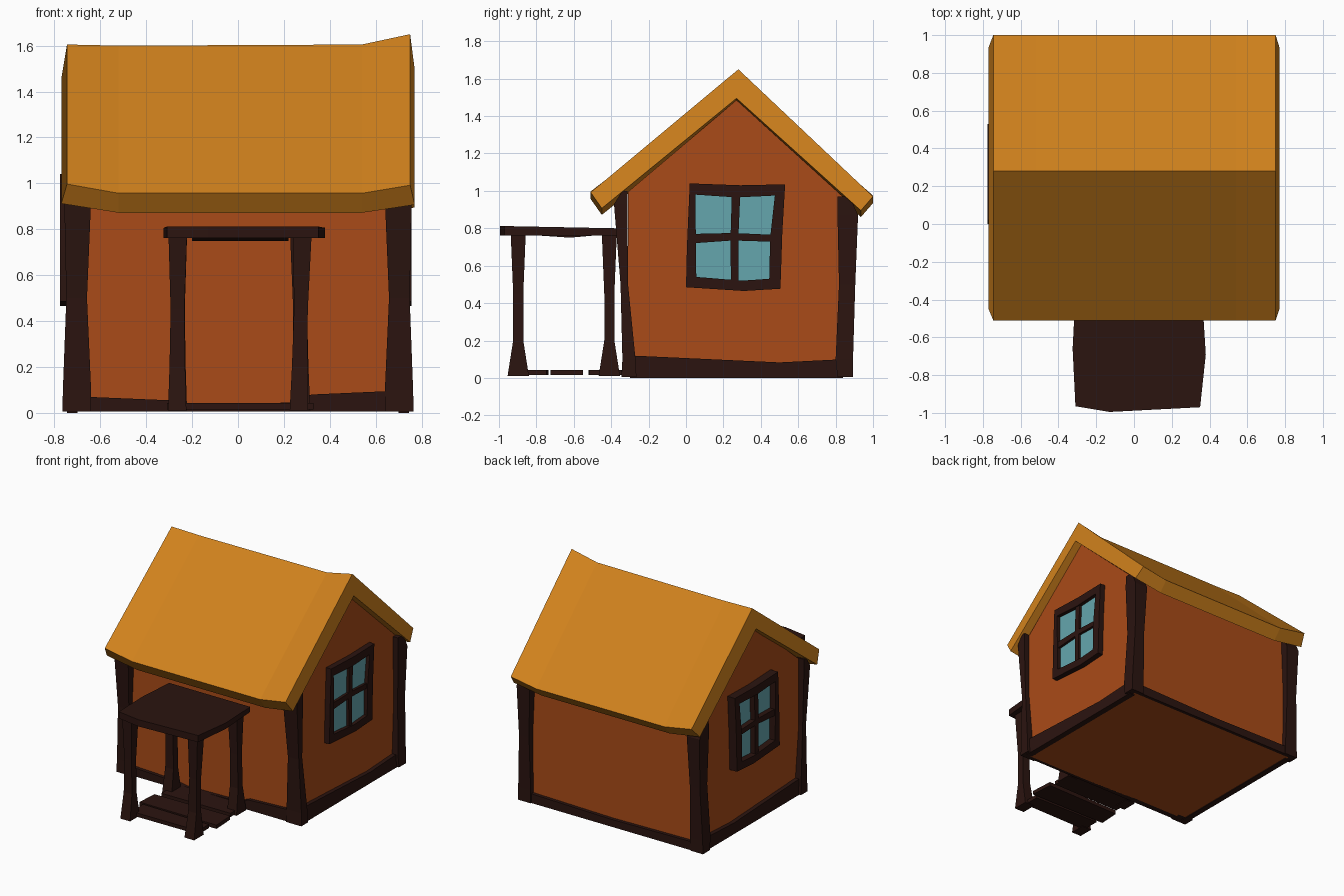
import bpy, bmesh


def material(name, rgb):
    m = bpy.data.materials.new(name)
    m.diffuse_color = (*rgb, 1)
    return m


ROOF = material("roof_orange", (0.63, 0.22, 0.012))
WALL = material("wall_rust", (0.40, 0.07, 0.009))
WOOD = material("dark_wood", (0.024, 0.007, 0.005))
GLASS = material("glass_teal", (0.13, 0.38, 0.42))


def loft(name, solids, mat):
    """Each solid is a list of equal-length rings, skinned and capped."""
    bm = bmesh.new()
    for rings in solids:
        loops = [[bm.verts.new(p) for p in ring] for ring in rings]
        n = len(loops[0])
        for a, b in zip(loops, loops[1:]):
            for i in range(n):
                j = (i + 1) % n
                bm.faces.new((a[i], a[j], b[j], b[i]))
        bm.faces.new(loops[0][::-1])
        bm.faces.new(loops[-1])
    bmesh.ops.recalc_face_normals(bm, faces=bm.faces[:])
    me = bpy.data.meshes.new(name)
    bm.to_mesh(me)
    bm.free()
    me.materials.append(mat)
    ob = bpy.data.objects.new(name, me)
    bpy.context.collection.objects.link(ob)
    return ob


def rect(z, x0, x1, y0, y1):
    return [(x0, y0, z), (x1, y0, z), (x1, y1, z), (x0, y1, z)]


def along_x(poly, x0, x1):
    return [[(x, y, z) for y, z in poly] for x in (x0, x1)]


def along_z(poly, z0, z1):
    return [[(x, y, z) for x, y in poly] for z in (z0, z1)]


# Gabled body with its floor
gable = [(-0.31, 0.005), (0.86, 0.005), (0.86, 0.95), (0.27, 1.485), (-0.31, 0.995)]
loft("house_walls", [along_x(gable, -0.715, 0.715)], WALL)

# Sagging roof slab: x of top edge, x of underside, eave lift, ridge height
rings = []
for xt, xb, lift, ridge in [(-0.745, -0.77, 0.04, 1.605), (-0.52, -0.52, 0, 1.60),
                            (0.54, 0.54, 0, 1.605), (0.75, 0.77, 0.035, 1.65)]:
    rings.append([(xt, -0.51, 0.957 + lift), (xt, 0.28, ridge), (xt, 1.0, 0.935 + lift),
                  (xb, 0.935, 0.86 + lift), (xb, 0.27, min(ridge - 0.15, 1.495)),
                  (xb, -0.45, 0.872 + lift)])
loft("roof", [rings], ROOF)

# Corner posts: z, outer x, inner x, outer y, inner y
front = [(0.005, 0.765, 0.64, -0.345, -0.265), (0.1, 0.763, 0.64, -0.34, -0.27),
         (0.5, 0.748, 0.658, -0.35, -0.31), (0.93, 0.757, 0.64, -0.385, -0.313),
         (1.0, 0.755, 0.64, -0.34, -0.313)]
back = [(0.005, 0.765, 0.66, 0.892, 0.81), (0.1, 0.763, 0.66, 0.893, 0.80),
        (0.5, 0.748, 0.665, 0.905, 0.818), (0.87, 0.757, 0.65, 0.92, 0.81),
        (0.97, 0.755, 0.65, 0.875, 0.81)]
for side, label in ((1, "right"), (-1, "left")):
    for table, place in ((front, "front"), (back, "back")):
        loft(f"{place}_{label}_corner_post",
             [[rect(z, side * xo, side * xi, yo, yi) for z, xo, xi, yo, yi in table]], WOOD)

# Base beams with uneven top edges
tops = [(-0.66, 0.07), (-0.3, 0.055), (-0.2, 0.037), (0.23, 0.045), (0.32, 0.08), (0.66, 0.095)]
loft("front_base_beam", [[[(x, -0.335, 0.005), (x, -0.335, t), (x, -0.29, t), (x, -0.29, 0.005)]
                          for x, t in tops]], WOOD)
loft("back_base_beam", [[[(x, 0.885, 0.005), (x, 0.885, t), (x, 0.84, t), (x, 0.84, 0.005)]
                         for x, t in ((-0.7, 0.07), (0, 0.06), (0.7, 0.075))]], WOOD)
for side, label in ((1, "right"), (-1, "left")):
    loft(f"{label}_base_beam",
         [[[(side * 0.745, y, 0), (side * 0.745, y, t), (side * 0.7, y, t), (side * 0.7, y, 0)]
           for y, t in ((-0.3, 0.12), (0.5, 0.083), (0.84, 0.1))]], WOOD)

# Crooked four-pane windows in both gables
bars = [
    [(0.02, 1.04), (0.29, 1.03), (0.53, 1.035), (0.475, 0.975), (0.27, 0.965), (0.05, 0.98)],
    [(0.0, 0.485), (0.31, 0.465), (0.505, 0.477), (0.445, 0.53), (0.30, 0.52), (0.055, 0.54)],
    [(0.02, 1.04), (0.05, 0.98), (0.055, 0.54), (0.0, 0.485), (0.005, 0.7)],
    [(0.53, 1.035), (0.515, 0.78), (0.505, 0.477), (0.445, 0.53), (0.45, 0.75), (0.475, 0.975)],
    [(0.245, 0.98), (0.29, 0.98), (0.28, 0.75), (0.28, 0.51), (0.24, 0.51), (0.238, 0.75)],
    [(0.04, 0.77), (0.25, 0.775), (0.47, 0.765), (0.47, 0.728), (0.25, 0.735), (0.04, 0.72)],
]
for inner, outer, pane, label in ((0.70, 0.757, 0.73, "right"), (-0.70, -0.776, -0.73, "left")):
    depth = [outer] * 4 + [outer - 0.008 * (1 if outer > 0 else -1)] * 2
    loft(f"{label}_window_frame", [along_x(b, inner, d) for b, d in zip(bars, depth)], WOOD)
    loft(f"{label}_window_glass",
         [along_x([(0.03, 0.51), (0.47, 0.51), (0.49, 0.99), (0.03, 0.99)], inner, pane)], GLASS)

# Porch canopy
canopy = [(-0.31, -0.965), (-0.13, -0.995), (0.35, -0.97), (0.38, -0.69), (0.36, -0.37),
          (-0.31, -0.37), (-0.325, -0.66)]
slab = along_z(canopy, 0.762, 0.81)
slab[1] = [(x, y, 0.80 - 0.02 * (y + 0.37)) for x, y, z in slab[1]]
loft("porch_canopy", [slab], WOOD)
loft("porch_canopy_brace", [along_x([(-0.84, 0.765), (-0.62, 0.75), (-0.45, 0.765)], -0.2, 0.22)], WOOD)

# Flared porch posts: z, half width x, half width y
shape = [(0.01, 0.04, 0.057), (0.2, 0.034, 0.027), (0.45, 0.03, 0.027), (0.77, 0.04, 0.04)]
for name, xb, xt, y in (("front_left", -0.265, -0.262, -0.897), ("front_right", 0.265, 0.285, -0.897),
                        ("back_left", -0.262, -0.262, -0.41), ("back_right", 0.275, 0.265, -0.41)):
    loft(f"{name}_porch_post",
         [[rect(z, xb + (xt - xb) * z - hx, xb + (xt - xb) * z + hx, y - hy, y + hy)
           for z, hx, hy in shape]], WOOD)

# Porch floor planks, slightly askew
planks = [
    [(-0.27, -0.875), (0.28, -0.87), (0.28, -0.745), (-0.27, -0.735)],
    [(-0.31, -0.72), (0.33, -0.725), (0.32, -0.55), (-0.30, -0.56)],
    [(-0.27, -0.52), (0.30, -0.515), (0.29, -0.345), (-0.27, -0.335)],
]
loft("porch_planks", [along_z(p, 0.015, 0.043) for p in planks], WOOD)
